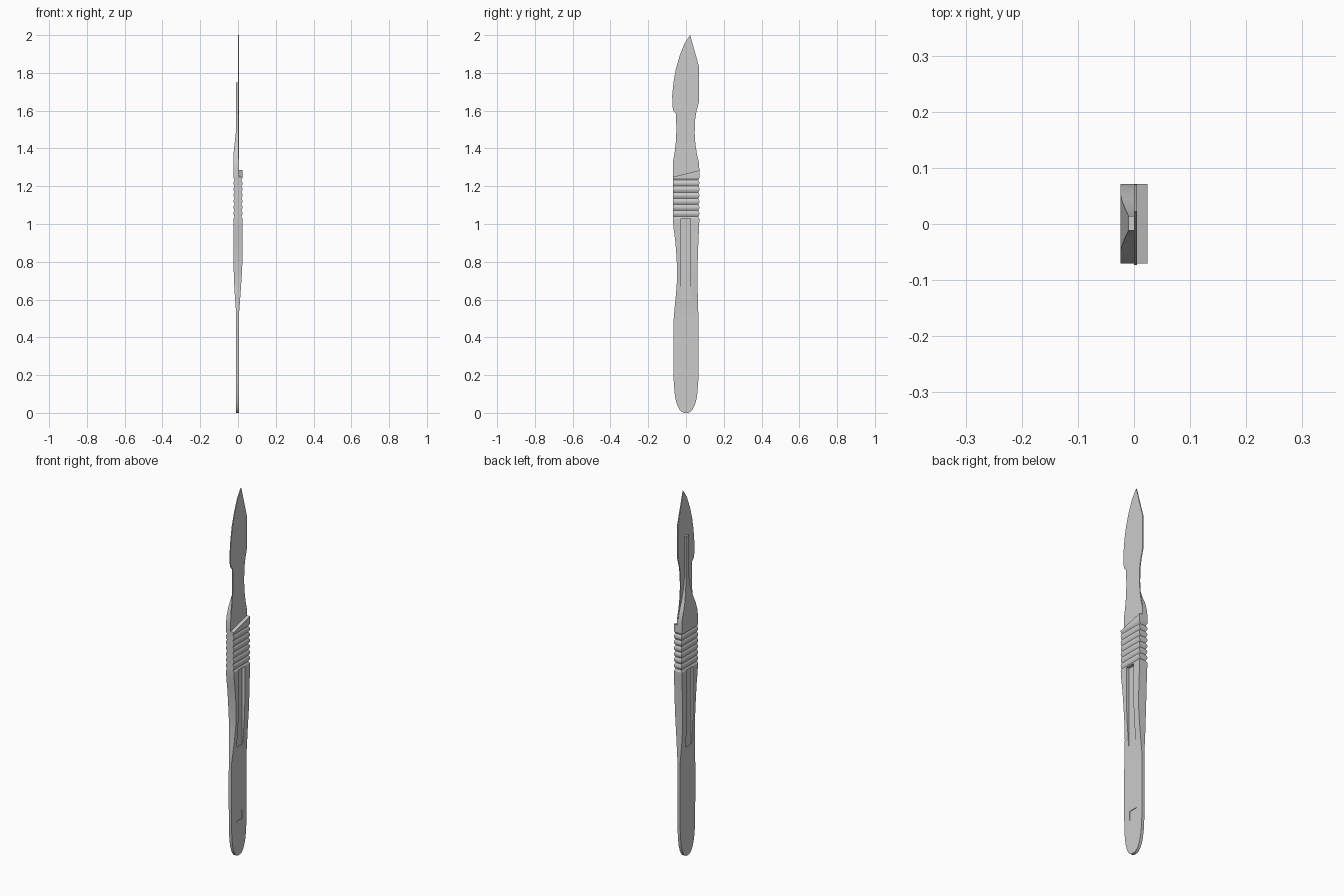
import bpy, bmesh, math
from mathutils import Vector

if "Cube" in bpy.data.objects:
    bpy.data.objects.remove(bpy.data.objects["Cube"])


def mesh_object(name, bm):
    bmesh.ops.recalc_face_normals(bm, faces=bm.faces)
    me = bpy.data.meshes.new(name)
    bm.to_mesh(me)
    bm.free()
    ob = bpy.data.objects.new(name, me)
    bpy.context.collection.objects.link(ob)
    return ob


def loft(name, sections):
    """Rectangular sections (z, y0, y1, x0, x1) joined from bottom to top."""
    bm = bmesh.new()
    rings = [[bm.verts.new((x, y, z)) for x, y in ((x0, y0), (x1, y0), (x1, y1), (x0, y1))]
             for z, y0, y1, x0, x1 in sections]
    for a, b in zip(rings, rings[1:]):
        for i in range(4):
            j = (i + 1) % 4
            bm.faces.new((a[i], a[j], b[j], b[i]))
    bm.faces.new(rings[0][::-1])
    bm.faces.new(rings[-1])
    return mesh_object(name, bm)


def plate(name, outline, x0, x1):
    """Outline in (y, z) extruded along x."""
    bm = bmesh.new()
    face = bm.faces.new([bm.verts.new((x0, y, z)) for y, z in outline])
    ext = bmesh.ops.extrude_face_region(bm, geom=[face])
    verts = [g for g in ext["geom"] if isinstance(g, bmesh.types.BMVert)]
    bmesh.ops.translate(bm, verts=verts, vec=Vector((x1 - x0, 0, 0)))
    return mesh_object(name, bm)


def cut(target, cutter):
    cutter.hide_render = True
    mod = target.modifiers.new("cut", "BOOLEAN")
    mod.operation, mod.solver, mod.object = "DIFFERENCE", "EXACT", cutter
    bpy.context.view_layer.objects.active = target
    bpy.ops.object.modifier_apply(modifier=mod.name)
    bpy.data.objects.remove(cutter)


def smooth(ob, angle):
    bpy.ops.object.select_all(action="DESELECT")
    ob.select_set(True)
    bpy.context.view_layer.objects.active = ob
    bpy.ops.object.shade_smooth_by_angle(angle=math.radians(angle))


# Handle: rounded thin tail, thicker waist
B, F = -0.024, 0.024
sections = [(z, -w, w, -0.010, 0.006) for z, w in
            ((0, .012), (.006, .024), (.02, .036), (.04, .046), (.07, .055),
             (.11, .061), (.17, .065), (.30, .066), (.48, .066))]
sections += [
    (.53, -.063, .065, -.010, .006), (.57, -.059, .064, -.013, .009),
    (.64, -.052, .062, -.018, .014), (.70, -.048, .061, -.021, .018),
    (.76, -.047, .061, -.023, .022), (.84, -.051, .063, B, F),
    (.92, -.058, .066, B, F), (.98, -.066, .069, B, F)]

# Rounded grip ribs on three sides
START, PITCH, DEPTH = 1.04, 0.032, 0.006
sections.append((START - 0.012, -.070, .071, B, F))
for i in range(6 * 6 + 1):
    d = DEPTH * (1 - abs(math.sin(math.pi * i / 6)))
    sections.append((START + PITCH * i / 6, -.070, .071 - d, B + d, F - d))

# Shoulder narrowing to the tang
sections += [
    (1.244, -.070, .071, B, F), (1.29, -.070, .071, B, F), (1.33, -.063, .065, B, F),
    (1.37, -.049, .052, B, F), (1.40, -.037, .040, -.021, F), (1.44, -.024, .028, -.016, F),
    (1.48, -.016, .019, -.012, F), (1.53, -.012, .014, -.010, F), (1.75, -.012, .014, -.010, F)]
handle = loft("handle", sections)

# Slanted seat for the blade
cut(handle, plate("seat_cutter", [(-.1, 1.242), (.1, 1.292), (.1, 1.9), (-.1, 1.9)], 0, .1))
# Long recess on both faces
slot = [(-.027, .60), (.025, .60), (.025, 1.028), (-.027, 1.028)]
cut(handle, plate("slot_cutter_front", slot, .008, .1))
cut(handle, plate("slot_cutter_back", slot, -.1, -.011))
# Small shallow recess near the tail
cut(handle, plate("tail_recess_cutter",
                  [(-.025, .19), (.025, .19), (.025, .24), (-.025, .24)], .003, .1))
smooth(handle, 25)

# Blade: straight spine, curved cutting edge
outline = [
    (-.070, 1.25), (.070, 1.285), (.070, 1.32), (.058, 1.37), (.050, 1.42), (.046, 1.48),
    (.048, 1.55), (.056, 1.60), (.070, 1.65), (.070, 1.83), (.022, 2.0),
    (-.008, 1.955), (-.034, 1.89), (-.054, 1.82), (-.066, 1.75), (-.073, 1.68),
    (-.072, 1.62), (-.066, 1.597), (-.053, 1.585), (-.051, 1.50), (-.053, 1.44),
    (-.060, 1.38), (-.070, 1.32)]
blade = plate("blade", outline, 0, .005)
smooth(blade, 25)
